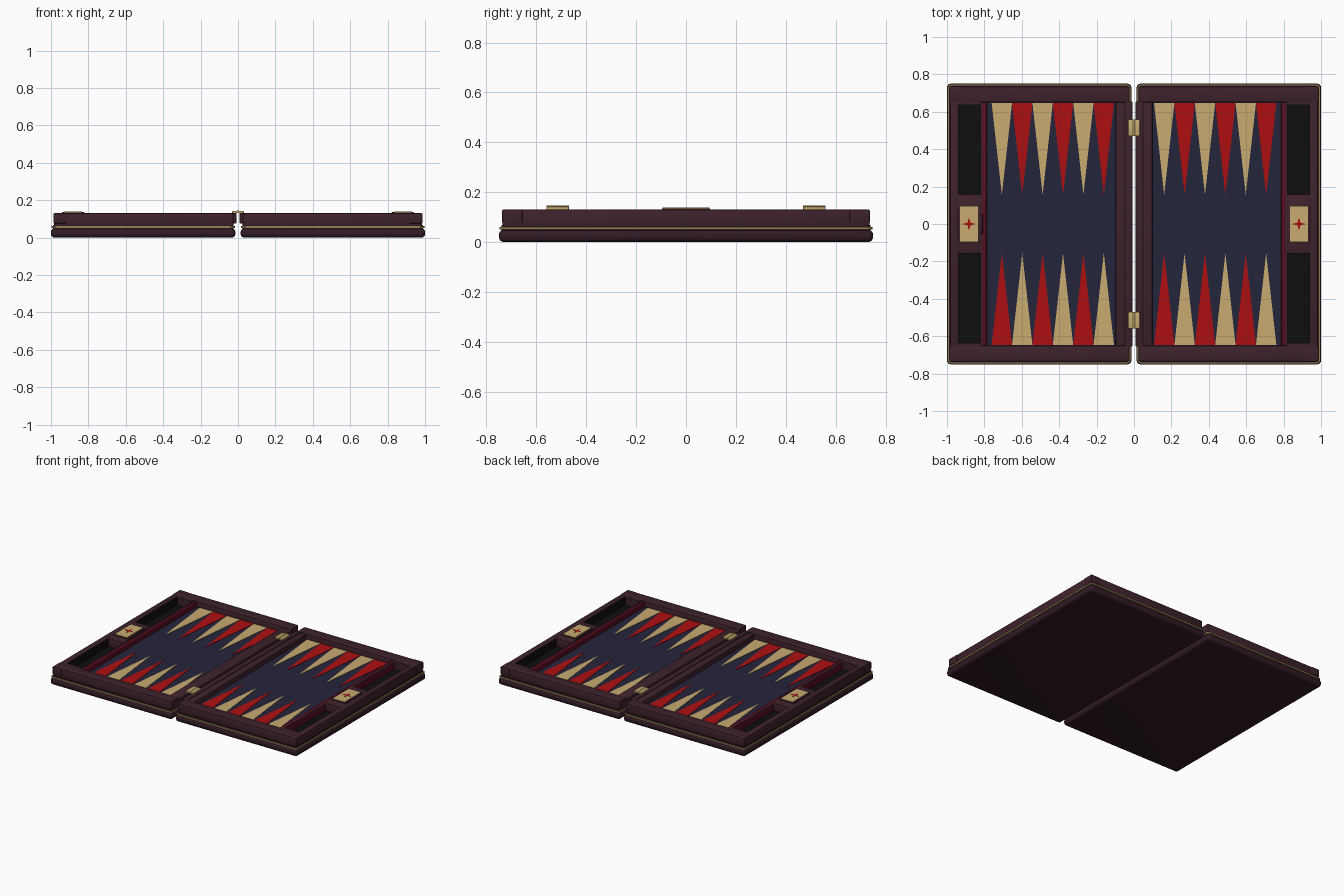
import bpy, bmesh, math
from mathutils import Matrix

if "Cube" in bpy.data.objects:
    bpy.data.objects.remove(bpy.data.objects["Cube"])

def mat(name, r, g, b):
    m = bpy.data.materials.new(name)
    m.diffuse_color = (r, g, b, 1)
    m.use_nodes = True
    m.node_tree.nodes["Principled BSDF"].inputs["Base Color"].default_value = m.diffuse_color
    return m

MAROON = mat("maroon wood", 0.048, 0.016, 0.025)
DARK = mat("dark maroon leather", 0.030, 0.011, 0.018)
NAVY = mat("navy felt", 0.018, 0.018, 0.045)
RED = mat("red", 0.42, 0.005, 0.006)
TAN = mat("tan", 0.58, 0.41, 0.165)
GOLD = mat("old gold trim", 0.30, 0.22, 0.09)
BLACK = mat("black lining", 0.0045, 0.0045, 0.0045)
CRIMSON = mat("crimson divider", 0.10, 0.004, 0.015)

def finish(name, bm, m):
    bmesh.ops.recalc_face_normals(bm, faces=bm.faces)
    me = bpy.data.meshes.new(name)
    bm.to_mesh(me)
    bm.free()
    me.materials.append(m)
    ob = bpy.data.objects.new(name, me)
    bpy.context.collection.objects.link(ob)
    return ob

def smooth(ob):
    bpy.ops.object.select_all(action='DESELECT')
    ob.select_set(True)
    bpy.context.view_layer.objects.active = ob
    bpy.ops.object.shade_smooth_by_angle(angle=math.radians(40))

def box(name, x, y, z, m, s=1, bevel=0.0, seg=2):
    """Box from ranges; s = -1 mirrors it to the left half."""
    bm = bmesh.new()
    c = [(a[0] + a[1]) / 2 for a in (x, y, z)]
    d = [abs(a[1] - a[0]) for a in (x, y, z)]
    bmesh.ops.create_cube(bm, size=1, matrix=Matrix.Translation((c[0] * s, c[1], c[2])) @ Matrix.Diagonal((*d, 1)))
    if bevel:
        bmesh.ops.bevel(bm, geom=bm.edges[:], offset=bevel, segments=seg, profile=0.5, affect='EDGES')
    ob = finish(name, bm, m)
    if bevel:
        smooth(ob)
    return ob

def plate(name, pts, z0, z1, m):
    """Flat outline extruded upwards."""
    bm = bmesh.new()
    f = bm.faces.new([bm.verts.new((px, py, z0)) for px, py in pts])
    r = bmesh.ops.extrude_face_region(bm, geom=[f])
    for v in r['geom']:
        if isinstance(v, bmesh.types.BMVert):
            v.co.z = z1
    return finish(name, bm, m)

def rounded(x0, x1, h, r, n=5):
    """Rounded rectangle outline."""
    pts = []
    for cx, cy, a0 in ((x1 - r, h - r, 0), (x0 + r, h - r, 90), (x0 + r, r - h, 180), (x1 - r, r - h, 270)):
        for i in range(n + 1):
            a = math.radians(a0 + 90 * i / n)
            pts.append((cx + r * math.cos(a), cy + r * math.sin(a)))
    return pts

for s, side in ((-1, "left"), (1, "right")):
    # rounded base shell, dark seam and gold trim
    box(side + "_base", (0.014, 1.0), (-0.75, 0.75), (0, 0.05), DARK, s, 0.02, 4)
    plate(side + "_seam", [(px * s, py) for px, py in rounded(0.024, 0.99, 0.74, 0.02)], 0.04, 0.068, DARK)
    plate(side + "_gold_trim", [(px * s, py) for px, py in rounded(0.016, 0.998, 0.748, 0.025)], 0.05, 0.061, GOLD)

    # frame rails
    for t, end in ((-1, "front"), (1, "back")):
        box(f"{side}_{end}_rail", (0.024, 0.984), (t * 0.65, t * 0.735), (0.06, 0.13), MAROON, s, 0.006)
        box(f"{side}_{end}_corner", (0.915, 0.987), (t * 0.655, t * 0.738), (0.075, 0.1305), MAROON, s, 0.006)
        box(f"{side}_{end}_tray_end", (0.82, 0.945), (t * 0.635, t * 0.66), (0.06, 0.128), MAROON, s)
        box(f"{side}_{end}_tray_floor", (0.82, 0.945), (t * 0.155, t * 0.64), (0.06, 0.07), BLACK, s)
        # black lining on the tray walls
        box(f"{side}_{end}_tray_lining", (0.936, 0.941), (t * 0.16, t * 0.635), (0.065, 0.122), BLACK, s)
    box(side + "_outer_rail", (0.94, 0.984), (-0.66, 0.66), (0.06, 0.13), MAROON, s, 0.006)
    box(side + "_hinge_wall", (0.009, 0.048), (-0.655, 0.655), (0.075, 0.13), MAROON, s, 0.004)
    box(side + "_inner_rail", (0.046, 0.098), (-0.652, 0.652), (0.06, 0.126), MAROON, s, 0.005)
    box(side + "_divider", (0.787, 0.822), (-0.651, 0.651), (0.06, 0.122), CRIMSON, s, 0.005)
    box(side + "_divider_cap", (0.811, 0.822), (-0.65, 0.65), (0.115, 0.124), MAROON, s)

    # playing field with twelve points
    box(side + "_field", (0.09, 0.795), (-0.652, 0.652), (0.06, 0.09), NAVY, s)
    x0, w = (0.107 if s > 0 else -0.761), 0.109
    for i in range(6):
        for t, end in ((-1, "front"), (1, "back")):
            xa = x0 + i * w
            colour = TAN if (i % 2 == 0) == (t > 0) else RED
            plate(f"{side}_{end}_point_{i + 1}",
                  [(xa, t * 0.647), (xa + w, t * 0.647), (xa + w / 2, t * 0.155)], 0.089, 0.0925, colour)

    # centre block with inlaid star plate
    box(side + "_centre_block", (0.818, 0.945), (-0.16, 0.16), (0.06, 0.128), MAROON, s, 0.004)
    box(side + "_plate_border", (0.821, 0.941), (-0.097, 0.097), (0.125, 0.1355), MAROON, s, 0.003)
    box(side + "_inlay_plate", (0.834, 0.930), (-0.095, 0.095), (0.131, 0.138), TAN, s)
    star = []
    for k in range(8):
        r = 0.036 if k % 2 == 0 else 0.011
        a = math.pi * k / 4
        star.append((s * 0.882 + r * math.cos(a), r * math.sin(a)))
    plate(side + "_star", star, 0.137, 0.1395, RED)

    # hinge leaves
    for t, end in ((-1, "front"), (1, "back")):
        box(f"{side}_{end}_hinge_leaf", (0.004, 0.031), (t * 0.47, t * 0.56), (0.129, 0.142), TAN, s, 0.002)

# finger catch on the left divider
box("catch", (0.808, 0.826), (-0.05, 0.05), (0.105, 0.13), DARK, -1, 0.003)

# hinge knuckles
for t, end in ((-1, "front"), (1, "back")):
    bm = bmesh.new()
    bmesh.ops.create_cone(bm, cap_ends=True, segments=16, radius1=0.007, radius2=0.007, depth=0.09,
                          matrix=Matrix.Translation((0, t * 0.515, 0.140)) @ Matrix.Rotation(math.pi / 2, 4, 'X'))
    smooth(finish(end + "_hinge_knuckle", bm, TAN))
